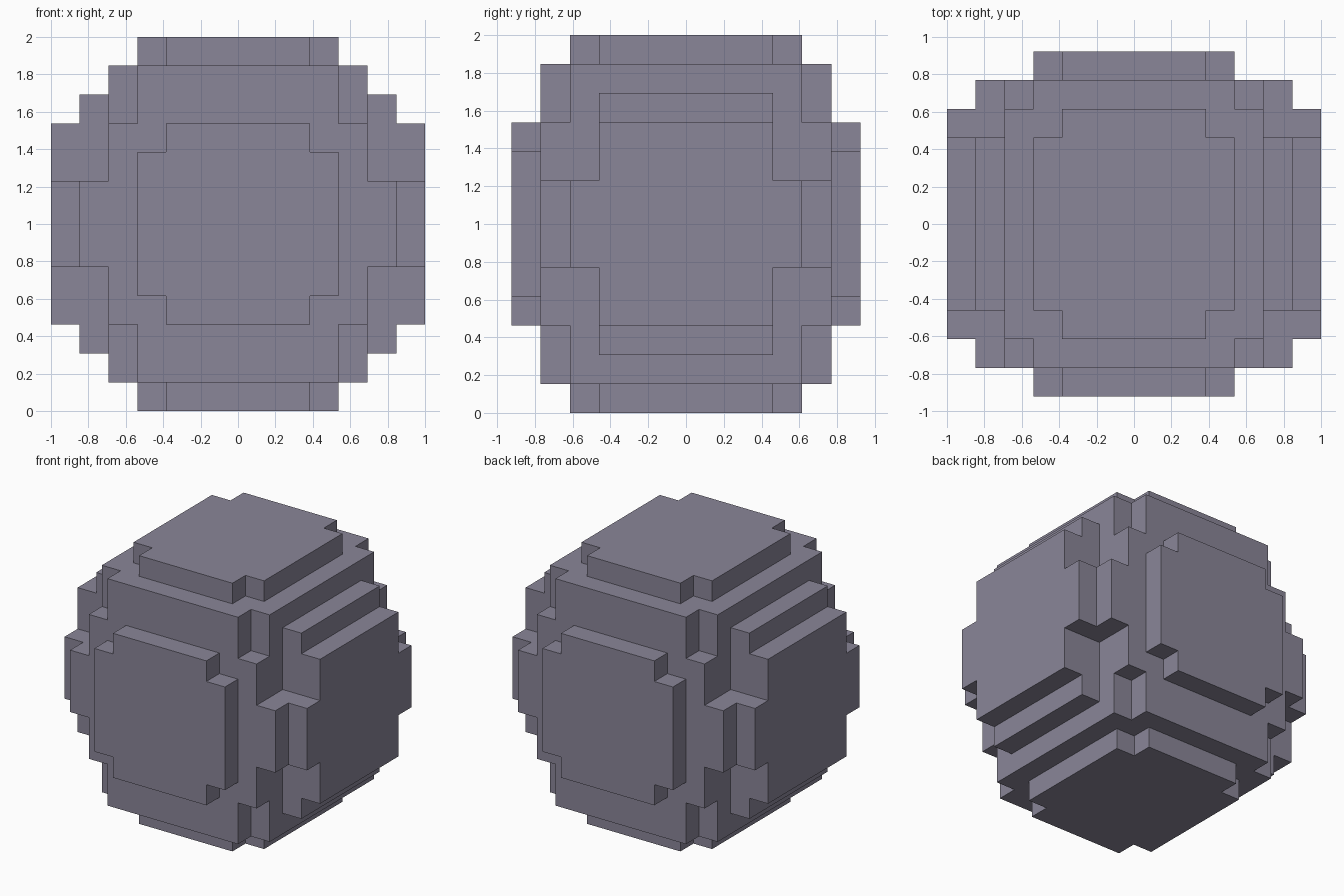
import bpy
import bmesh

if "Cube" in bpy.data.objects:
    bpy.data.objects.remove(bpy.data.objects["Cube"])

UNIT = 2 / 13  # edge of one cube

# Half sizes (x, y, z) in cubes of the centred blocks whose union is the boulder
BLOCKS = [
    (2.5, 4, 6.5), (3.5, 3, 6.5),                  # top and bottom caps
    (2.5, 6, 3.5), (3.5, 6, 2.5),                  # front and back caps
    (6.5, 3, 3.5), (6.5, 4, 1.5),                  # side caps
    (3.5, 5, 5.5), (4.5, 4, 5.5), (4.5, 5, 3.5),   # stepped core
    (5.5, 3, 4.5), (5.5, 5, 1.5),                  # side ridges
]


def cuts(axis):
    return sorted({s * b[axis] for b in BLOCKS for s in (-1, 1)})


grid = [cuts(a) for a in range(3)]


def filled(cell):
    """True when the grid cell lies inside any block."""
    if any(not 0 <= cell[a] < len(grid[a]) - 1 for a in range(3)):
        return False
    mid = [abs(grid[a][cell[a]] + grid[a][cell[a] + 1]) / 2 for a in range(3)]
    return any(all(mid[a] < b[a] for a in range(3)) for b in BLOCKS)


# Outer skin: one quad wherever a filled cell meets an empty one
bm = bmesh.new()
corners = {}


def corner(idx):
    if idx not in corners:
        x, y, z = (grid[a][idx[a]] * UNIT for a in range(3))
        corners[idx] = bm.verts.new((x, y, z + 1))
    return corners[idx]


cells = [(i, j, k) for i in range(len(grid[0]) - 1)
         for j in range(len(grid[1]) - 1) for k in range(len(grid[2]) - 1)]
for cell in filter(filled, cells):
    for axis in range(3):
        u, v = (axis + 1) % 3, (axis + 2) % 3
        for side in (0, 1):
            neighbour = list(cell)
            neighbour[axis] += 2 * side - 1
            if filled(neighbour):
                continue
            quad = []
            for du, dv in ((0, 0), (1, 0), (1, 1), (0, 1)):
                p = list(cell)
                p[axis] += side
                p[u] += du
                p[v] += dv
                quad.append(corner(tuple(p)))
            bm.faces.new(quad if side else quad[::-1])

mesh = bpy.data.meshes.new("boulder")
bm.to_mesh(mesh)
bm.free()
boulder = bpy.data.objects.new("boulder", mesh)
bpy.context.collection.objects.link(boulder)

stone = bpy.data.materials.new("purple grey stone")
stone.diffuse_color = (0.254, 0.238, 0.314, 1)
stone.use_nodes = True
stone.node_tree.nodes["Principled BSDF"].inputs["Base Color"].default_value = stone.diffuse_color
mesh.materials.append(stone)
